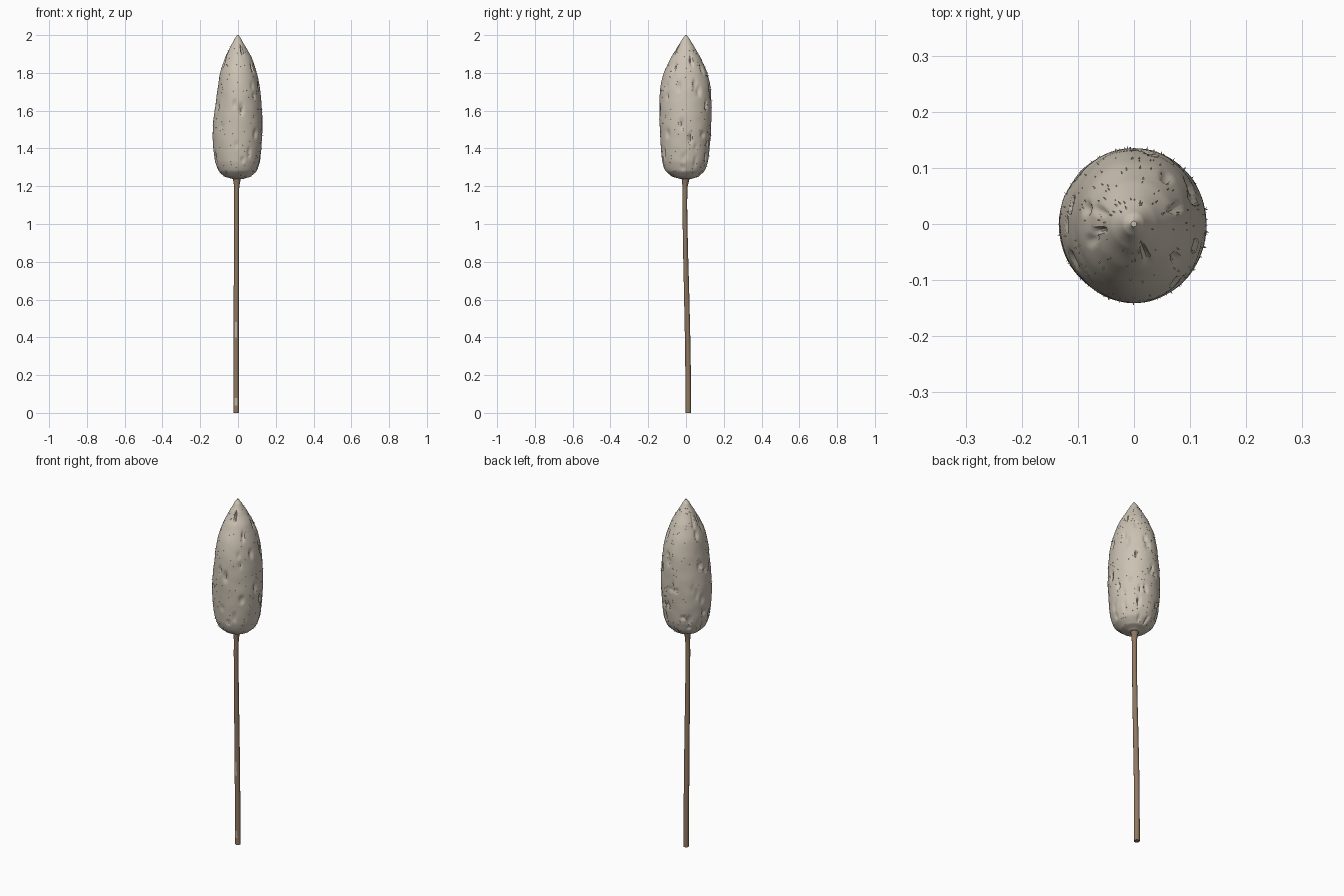
import bpy, bmesh, math, random
from mathutils import Vector, noise

if "Cube" in bpy.data.objects:
    bpy.data.objects.remove(bpy.data.objects["Cube"])

random.seed(7)


def material(name, rgb):
    m = bpy.data.materials.new(name)
    m.diffuse_color = (*rgb, 1)
    m.use_nodes = True
    m.node_tree.nodes["Principled BSDF"].inputs["Base Color"].default_value = m.diffuse_color
    return m


FLUFF = material("pale beige", (0.60, 0.54, 0.45))
BROWN = material("stem brown", (0.28, 0.19, 0.12))
PALE = material("bare stem patch", (0.50, 0.45, 0.37))


def spline(rows, z):
    """Catmull-Rom value of rows (z, a, b, ...) at height z."""
    i = max(k for k in range(len(rows) - 1) if rows[k][0] <= z + 1e-9)
    p1, p2 = rows[i], rows[i + 1]
    p0, p3 = rows[max(i - 1, 0)], rows[min(i + 2, len(rows) - 1)]
    t = (z - p1[0]) / (p2[0] - p1[0])
    out = []
    for a, b, c, d in list(zip(p0, p1, p2, p3))[1:]:
        out.append(0.5 * (2 * b + (c - a) * t + (2 * a - 5 * b + 4 * c - d) * t * t
                          + (3 * b - a - 3 * c + d) * t ** 3))
    return out


def loft(name, rings, mats):
    bm = bmesh.new()
    loops = [[bm.verts.new(p) for p in r] for r in rings]
    n = len(loops[0])
    for lo, hi in zip(loops, loops[1:]):
        for k in range(n):
            bm.faces.new((lo[k], lo[(k + 1) % n], hi[(k + 1) % n], hi[k]))
    bm.faces.new(loops[0][::-1])
    bm.faces.new(loops[-1])
    return finish(name, bm, mats)


def finish(name, bm, mats, smooth=True):
    me = bpy.data.meshes.new(name)
    bm.to_mesh(me)
    bm.free()
    ob = bpy.data.objects.new(name, me)
    bpy.context.collection.objects.link(ob)
    for m in mats:
        me.materials.append(m)
    if smooth:
        bpy.ops.object.select_all(action='DESELECT')
        ob.select_set(True)
        bpy.context.view_layer.objects.active = ob
        bpy.ops.object.shade_smooth_by_angle(angle=math.radians(50))
    return ob


# Seed head: z, left, right, front and back half widths
HEAD = [(1.238, .03, .03, .03, .03), (1.25, .070, .066, .072, .066),
        (1.28, .102, .098, .108, .098), (1.33, .121, .116, .126, .116),
        (1.42, .132, .125, .135, .127), (1.52, .133, .130, .139, .134),
        (1.62, .121, .125, .141, .135), (1.72, .107, .116, .136, .130),
        (1.80, .095, .100, .117, .112), (1.88, .069, .073, .080, .078),
        (1.94, .040, .040, .044, .043), (1.98, .019, .018, .020, .019),
        (2.0, .005, .005, .005, .005)]


def head_point(a, z):
    l, r, f, b = spline(HEAD, z)
    c, s = math.cos(a), math.sin(a)
    return Vector((c * (r if c > 0 else l), s * (b if s > 0 else f), z))


# Ragged pits scattered on the fluff: angle, height, half width, half height, depth
pits = [(random.uniform(0, 6.283), random.uniform(1.27, 1.93), random.uniform(.06, .14),
         random.uniform(.015, .04), random.uniform(.005, .013)) for _ in range(55)]


def pitted(a, z):
    p = head_point(a, z)
    d = 0.0
    for pa, pz, w, h, depth in pits:
        da = (a - pa + math.pi) % (2 * math.pi) - math.pi
        q = (da / w) ** 2 + ((z - pz) / h) ** 2
        if q < 1:
            d = max(d, depth * (1 - q))
    d += 0.0015 * noise.noise(p * 18)
    r = math.hypot(p.x, p.y)
    k = 1 - min(d / r, 0.25)
    return Vector((p.x * k, p.y * k, z))


ROWS, SIDES = 110, 96
heights = [1.619 - 0.381 * math.cos(math.pi * i / ROWS) for i in range(ROWS + 1)]
loft("seed_head", [[pitted(2 * math.pi * k / SIDES, z) for k in range(SIDES)]
                   for z in heights], [FLUFF])

# Tiny bristles poking out of the head
bm = bmesh.new()
for _ in range(330):
    a, z = random.uniform(0, 2 * math.pi), random.uniform(1.25, 1.97)
    p = pitted(a, z)
    out = Vector((math.cos(a), math.sin(a), random.uniform(-.4, .5))).normalized()
    side = out.cross(Vector((0, 0, 1))).normalized()
    up = side.cross(out)
    base = [bm.verts.new(p - out * .002 + .0022 * (side * math.cos(t) + up * math.sin(t)))
            for t in (0, 2.094, 4.189)]
    tip = bm.verts.new(p + out * random.uniform(.002, .007))
    for k in range(3):
        bm.faces.new((base[k], base[(k + 1) % 3], tip))
bmesh.ops.recalc_face_normals(bm, faces=bm.faces)
finish("bristles", bm, [FLUFF], smooth=False)

# Gently bent stem: z, centre x, centre y, radius
STEM = [(0, -.009, .012, .015), (.3, -.010, .010, .0145), (.6, -.009, .004, .014),
        (.9, -.008, -.003, .013), (1.1, -.008, -.006, .0125),
        (1.2, -.007, -.005, .014), (1.24, -.006, -.002, .021), (1.28, -.005, 0, .026)]
rings = []
for i in range(65):
    z = 1.28 * i / 64
    x, y, r = spline(STEM, z)
    rings.append([(x + r * math.cos(2 * math.pi * k / 16),
                   y + r * math.sin(2 * math.pi * k / 16), z) for k in range(16)])
stem = loft("stem", rings, [BROWN, PALE])

# Bare pale patches on the front of the stem
for f in stem.data.polygons:
    c, n = f.center, f.normal
    if n.y < -.6 and n.x < .4 and (.04 < c.z < .085 or (.40 < c.z < .48 and n.x > -.3)):
        f.material_index = 1
